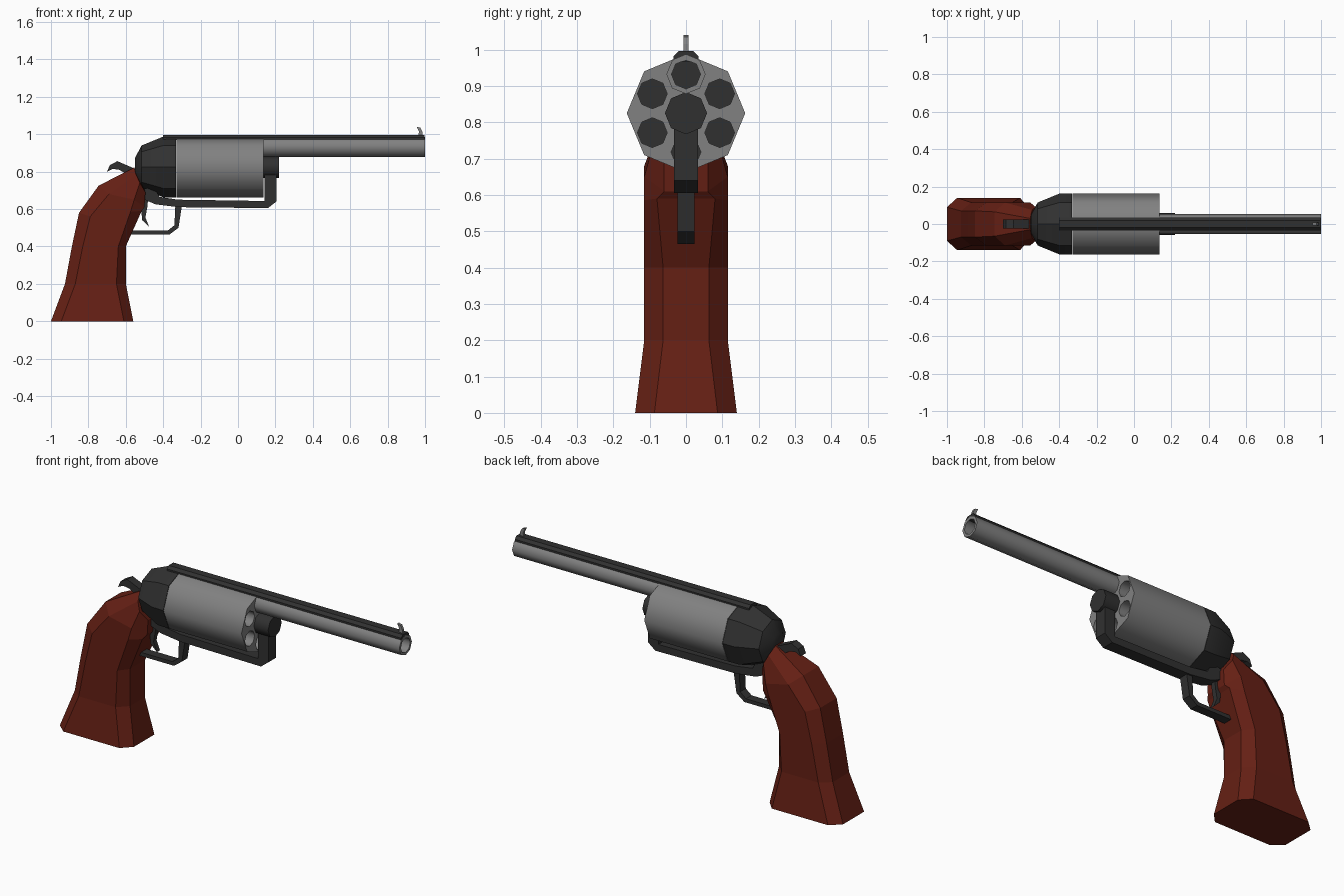
import bpy, bmesh, math

if "Cube" in bpy.data.objects:
    bpy.data.objects.remove(bpy.data.objects["Cube"])


def material(name, rgb):
    m = bpy.data.materials.new(name)
    m.diffuse_color = (*rgb, 1)
    m.use_nodes = True
    m.node_tree.nodes["Principled BSDF"].inputs["Base Color"].default_value = m.diffuse_color
    return m


STEEL = material("steel", (0.22, 0.22, 0.22))
DARK = material("dark_steel", (0.03, 0.03, 0.03))
WOOD = material("red_wood", (0.13, 0.014, 0.007))


def finish(name, bm, mat, smooth=0):
    bmesh.ops.recalc_face_normals(bm, faces=bm.faces)
    me = bpy.data.meshes.new(name)
    bm.to_mesh(me)
    bm.free()
    me.materials.append(mat)
    if smooth:
        me.shade_smooth()
        me.set_sharp_from_angle(angle=math.radians(smooth))
    ob = bpy.data.objects.new(name, me)
    bpy.context.collection.objects.link(ob)
    return ob


def loft(name, rings, mat, smooth=0, loop=False):
    """Bridge equal-length rings; cap the ends, or join last ring to first."""
    bm = bmesh.new()
    vs = [[bm.verts.new(p) for p in r] for r in rings]
    n = len(vs[0])
    pairs = list(zip(vs, vs[1:])) + ([(vs[-1], vs[0])] if loop else [])
    for a, b in pairs:
        for i in range(n):
            j = (i + 1) % n
            bm.faces.new((a[i], a[j], b[j], b[i]))
    if not loop:
        bm.faces.new(vs[0])
        bm.faces.new(vs[-1])
    return finish(name, bm, mat, smooth)


def turned(name, profile, cy, cz, mat, smooth=50, loop=False, sides=8):
    """Low-sided turning around an axis along x; profile is (x, radius)."""
    rings = [[(x, cy + r * math.cos(math.tau * i / sides),
               cz + r * math.sin(math.tau * i / sides)) for i in range(sides)]
             for x, r in profile]
    return loft(name, rings, mat, smooth, loop)


def plate(name, outline, half, mat):
    """Side-view (x, z) outline given thickness along y."""
    return loft(name, [[(x, y, z) for x, z in outline] for y in (-half, half)], mat)


# cylinder with six through chambers
AXIS = 0.825
drum = turned("cylinder", [(-0.33, 0.163), (0.135, 0.163)], 0, AXIS, STEEL)
cutters = []
for i in range(6):
    a = math.radians(90 + 60 * i)
    c = turned("chamber_cutter", [(-0.4, 0.041), (0.2, 0.041)],
               0.107 * math.cos(a), AXIS + 0.107 * math.sin(a), STEEL)
    c.hide_render = True
    cutters.append(c)
    mod = drum.modifiers.new("chamber", 'BOOLEAN')
    mod.object = c
    mod.solver = 'EXACT'
bpy.context.view_layer.objects.active = drum
for mod in list(drum.modifiers):
    bpy.ops.object.modifier_apply(modifier=mod.name)
for c in cutters:
    bpy.data.objects.remove(c)
drum.data.shade_smooth()
drum.data.set_sharp_from_angle(angle=math.radians(50))

# barrel tube
turned("barrel", [(0.13, 0.054), (1.0, 0.054), (1.0, 0.04), (0.13, 0.04)],
       0, 0.932, STEEL, loop=True)

# rear frame dome, top strap and front sight
turned("rear_frame", [(-0.332, 0.163), (-0.40, 0.162), (-0.515, 0.115), (-0.55, 0.05)],
       0, AXIS, DARK, 35)
loft("top_strap", [[(x, -0.034, 0.968), (x, 0.034, 0.968), (x, 0.034, 0.982),
                    (x, 0.02, 0.996), (x, -0.02, 0.996), (x, -0.034, 0.982)]
                   for x in (-0.40, 0.998)], DARK)
plate("front_sight", [(0.965, 0.985), (0.967, 1.015), (0.955, 1.04),
                      (0.975, 1.035), (0.985, 1.015), (0.988, 0.985)], 0.007, STEEL)

# lower frame with upright, and the pin in front of the cylinder
plate("lower_frame", [(-0.53, 0.70), (-0.50, 0.65), (-0.44, 0.625), (-0.32, 0.61),
                      (0.16, 0.605), (0.205, 0.64), (0.205, 0.79), (0.142, 0.79),
                      (0.142, 0.643), (-0.32, 0.65), (-0.42, 0.665), (-0.45, 0.72)],
      0.033, DARK)
turned("cylinder_pin", [(0.13, 0.058), (0.22, 0.058)], 0, AXIS, DARK)

# trigger guard, trigger and hammer
plate("trigger_guard", [(-0.30, 0.618), (-0.318, 0.50), (-0.365, 0.465), (-0.60, 0.465),
                        (-0.60, 0.485), (-0.375, 0.485), (-0.34, 0.513), (-0.335, 0.618)],
      0.024, DARK)
plate("trigger", [(-0.52, 0.66), (-0.48, 0.66), (-0.485, 0.61), (-0.495, 0.555),
                  (-0.475, 0.505), (-0.512, 0.54), (-0.518, 0.60)], 0.013, DARK)
plate("hammer", [(-0.70, 0.80), (-0.685, 0.835), (-0.645, 0.856), (-0.55, 0.815),
                 (-0.55, 0.77), (-0.61, 0.795), (-0.635, 0.81), (-0.67, 0.815)],
      0.023, DARK)

# grip: chamfered sections as back, side-back, side-front, front (x, z, half width)
sections = [
    ((-1.0, 0, .09), (-.945, 0, .14), (-.61, 0, .14), (-.56, 0, .087)),
    ((-.925, .2, .07), (-.87, .2, .115), (-.65, .2, .115), (-.60, .2, .063)),
    ((-.888, .4, .07), (-.83, .4, .115), (-.64, .4, .115), (-.60, .4, .063)),
    ((-.85, .58, .07), (-.79, .56, .115), (-.575, .585, .115), (-.515, .59, .08)),
    ((-.745, .725, .065), (-.69, .68, .115), (-.555, .65, .115), (-.50, .61, .06)),
    ((-.555, .822, .03), (-.545, .785, .075), (-.525, .74, .09), (-.495, .69, .06)),
]
loft("grip", [[(x, -w, z) for x, z, w in s] + [(x, w, z) for x, z, w in reversed(s)]
              for s in sections], WOOD)
